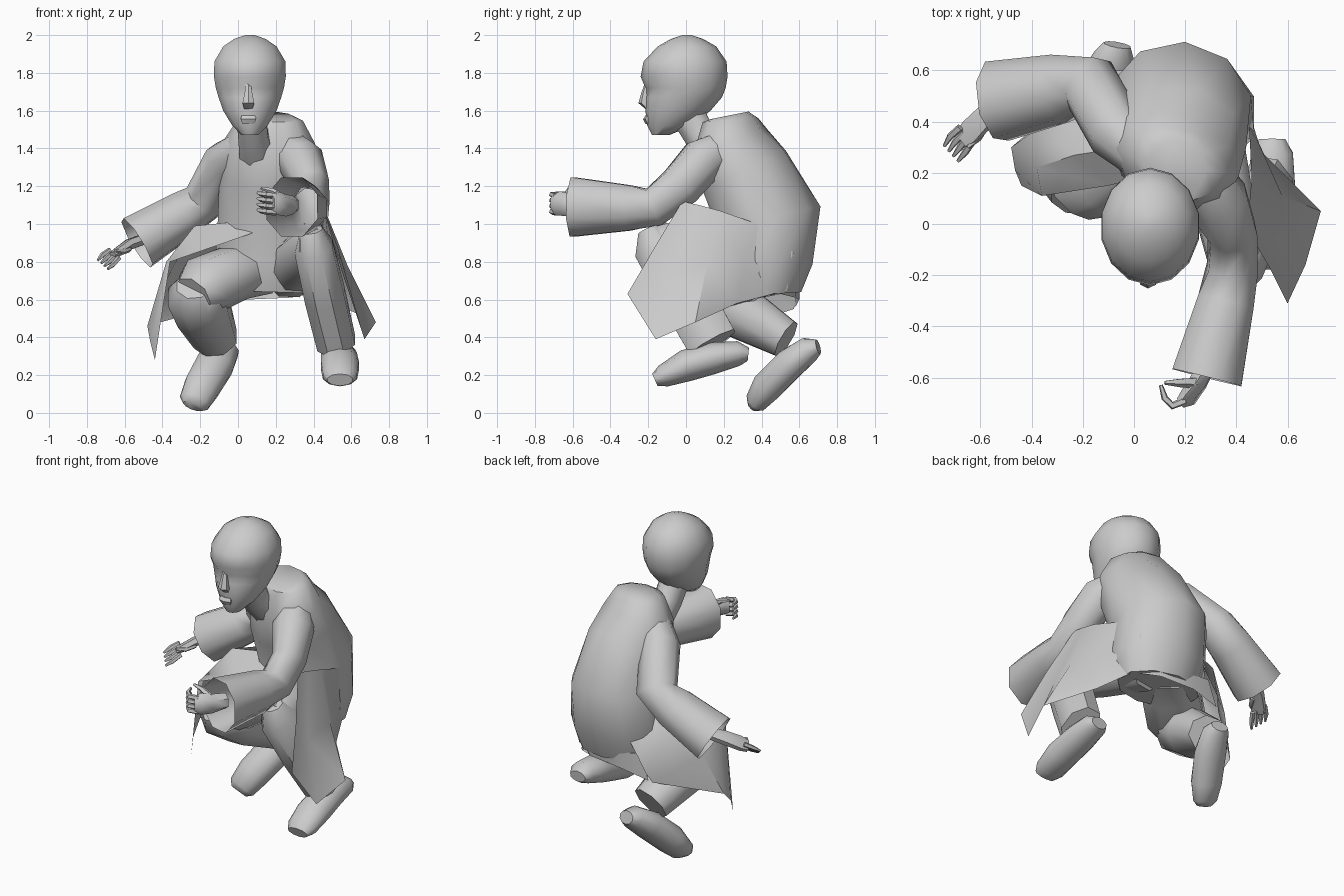
import bpy, bmesh
from math import cos, sin, pi, radians
from mathutils import Vector, Matrix


def finish(name, bm, angle=50):
    bmesh.ops.recalc_face_normals(bm, faces=bm.faces)
    me = bpy.data.meshes.new(name)
    bm.to_mesh(me)
    bm.free()
    ob = bpy.data.objects.new(name, me)
    bpy.context.collection.objects.link(ob)
    bpy.ops.object.select_all(action='DESELECT')
    ob.select_set(True)
    bpy.context.view_layer.objects.active = ob
    bpy.ops.object.shade_smooth_by_angle(angle=radians(angle))
    return ob


def loft(name, rings, side=(1, 0, 0), n=8, caps=(True, True), flat=False):
    """Rings: (centre, half width, half depth[, yaw in degrees]) swept along their centres."""
    bm = bmesh.new()
    pts = [Vector(r[0]) for r in rings]
    loops = []
    for i, r in enumerate(rings):
        t = (pts[min(i + 1, len(pts) - 1)] - pts[max(i - 1, 0)]).normalized()
        if flat:
            t = Vector((0, 0, 1))
        s = Matrix.Rotation(radians(r[3] if len(r) > 3 else 0), 3, 'Z') @ Vector(side)
        u = (s - t * s.dot(t)).normalized()
        v = t.cross(u)
        loops.append([bm.verts.new(pts[i] + u * r[1] * cos(2 * pi * (k + .5) / n)
                                   + v * r[2] * sin(2 * pi * (k + .5) / n)) for k in range(n)])
    for a, b in zip(loops, loops[1:]):
        for k in range(n):
            bm.faces.new((a[k], a[(k + 1) % n], b[(k + 1) % n], b[k]))
    for on, lp in zip(caps, (loops[0], loops[-1])):
        if on:
            bm.faces.new(lp)
    return finish(name, bm)


def sheet(name, rows):
    bm = bmesh.new()
    g = [[bm.verts.new(p) for p in row] for row in rows]
    for a, b in zip(g, g[1:]):
        for k in range(len(a) - 1):
            bm.faces.new((a[k], a[k + 1], b[k + 1], b[k]))
    return finish(name, bm)


# head: rings of z, front y, back y, half width
HX = .063
head = loft("head", [((HX, (f + b) / 2, z), w, (b - f) / 2) for z, f, b, w in (
    (1.47, -.18, -.09, .045), (1.52, -.205, .03, .095), (1.60, -.215, .13, .145),
    (1.67, -.215, .19, .17), (1.72, -.215, .21, .185), (1.78, -.24, .22, .195),
    (1.86, -.225, .215, .193), (1.94, -.15, .16, .145), (1.98, -.08, .09, .085),
    (2.0, -.02, .03, .025))], n=14, flat=True)
for v in head.data.vertices:          # eye sockets
    if abs(v.co.z - 1.72) < .01 and v.co.y < -.1 and .02 < abs(v.co.x - HX) < .14:
        v.co.y += .022
loft("nose", [((.055, -.20, 1.76), .015, .012), ((.055, -.215, 1.70), .022, .02),
              ((.055, -.222, 1.64), .036, .03), ((.055, -.20, 1.61), .026, .016)], n=6, flat=True)
loft("lips", [((.055, -.195, 1.575), .04, .02), ((.055, -.202, 1.555), .048, .025),
              ((.055, -.195, 1.53), .035, .02)], n=6, flat=True)
loft("neck", [((.10, .16, 1.38), .10, .10), ((.08, .07, 1.47), .085, .09), ((.07, .0, 1.60), .085, .1)])

# hunched coat body, twisted at the shoulders
loft("coat_body", [((.17, .42, .64), .27, .19, 0), ((.175, .42, .80), .31, .25, 0),
                   ((.175, .44, 1.03), .29, .28, -5), ((.17, .31, 1.28), .27, .25, -22),
                   ((.17, .24, 1.44), .25, .19, -28), ((.17, .235, 1.55), .18, .14, -25),
                   ((.17, .23, 1.575), .12, .10, -25)], n=10)

# sleeves, open at the cuffs
loft("right_sleeve", [((.03, .26, 1.41), .09, .09), ((-.07, .36, 1.34), .12, .11),
                      ((-.17, .54, 1.13), .125, .12), ((-.29, .53, 1.05), .14, .13),
                      ((-.535, .48, .90), .165, .155)], side=(.3, .9, .1), caps=(True, False))
loft("left_sleeve", [((.27, .20, 1.40), .10, .10), ((.33, .09, 1.34), .125, .125),
                     ((.385, -.03, 1.20), .10, .12), ((.385, -.17, 1.09), .105, .11),
                     ((.36, -.30, 1.085), .12, .13), ((.285, -.60, 1.09), .15, .17)],
     side=(1, .2, 0), caps=(True, False))

# hands
loft("right_palm", [((-.50, .47, .92), .04, .03), ((-.58, .42, .89), .05, .03),
                    ((-.64, .36, .85), .055, .025), ((-.67, .33, .83), .045, .02)],
     side=(.5, -.6, .4), n=6)
for i in range(4):
    o = Vector((.016, -.018, -.014)) * (i - 1.5)
    loft(f"right_finger_{i + 1}", [(Vector((-.655, .35, .84)) + o, .015, .015),
                                   (Vector((-.69, .31, .81)) + o * 1.2, .014, .014),
                                   (Vector((-.715, .275, .785)) + o * 1.1, .007, .007)],
         side=(0, 0, 1), n=5)
loft("right_thumb", [((-.58, .39, .87), .022, .02), ((-.61, .335, .855), .017, .015),
                     ((-.65, .30, .86), .008, .008)], side=(0, 0, 1), n=5)
loft("left_palm", [((.29, -.54, 1.10), .04, .05), ((.25, -.62, 1.10), .04, .06),
                   ((.21, -.68, 1.11), .035, .065), ((.18, -.70, 1.11), .025, .05)],
     side=(1, .5, 0), n=6)
for i in range(4):
    z = 1.06 + .03 * i
    loft(f"left_finger_{i + 1}", [((.20, -.69, z), .016, .016), ((.15, -.71, z + .005), .016, .016),
                                  ((.12, -.68, z + .01), .014, .014), ((.105, -.63, z + .015), .008, .008)],
         side=(0, 0, 1), n=5)
loft("left_thumb", [((.24, -.62, 1.14), .022, .02), ((.18, -.62, 1.175), .018, .016),
                    ((.12, -.62, 1.19), .008, .008)], side=(0, 1, 0), n=5)

# trouser legs
loft("right_thigh", [((.12, .46, .77), .17, .15), ((-.02, .31, .74), .18, .15),
                     ((-.18, .17, .67), .18, .16), ((-.24, .11, .62), .12, .11)], side=(1, -1, 0))
loft("right_shin", [((-.23, .10, .68), .10, .10), ((-.22, .16, .63), .165, .16),
                    ((-.18, .31, .52), .155, .15), ((-.12, .53, .39), .125, .11)])
loft("left_thigh", [((.27, .44, .75), .15, .15), ((.34, .12, .82), .13, .15),
                    ((.39, -.13, .88), .11, .14), ((.395, -.22, .89), .075, .09)])
loft("left_shin", [((.385, -.20, .97), .065, .06), ((.40, -.16, .88), .11, .13),
                   ((.46, .0, .62), .115, .15), ((.52, .14, .37), .11, .145)])

# shoes
loft("right_shoe", [((-.065, .70, .35), .055, .04), ((-.075, .65, .335), .085, .07),
                    ((-.12, .55, .26), .105, .085), ((-.19, .43, .14), .10, .085),
                    ((-.23, .37, .06), .085, .06), ((-.24, .35, .035), .055, .03)],
     side=(1, .3, 0), n=10)
loft("left_shoe", [((.54, .33, .31), .055, .035), ((.54, .28, .315), .085, .065),
                   ((.535, .14, .29), .10, .085), ((.54, .0, .25), .105, .085),
                   ((.54, -.12, .195), .095, .06), ((.54, -.165, .175), .07, .035)], n=10)

# coat skirts hanging over the thighs
sheet("left_skirt", [
    [(.44, -.02, 1.12), (.45, .07, 1.10), (.46, .18, 1.07), (.45, .38, 1.0), (.42, .57, .85)],
    [(.53, -.17, .87), (.55, -.07, .75), (.58, .11, .78), (.49, .31, .78), (.42, .53, .75)],
    [(.60, -.31, .63), (.67, -.16, .39), (.73, .05, .48), (.51, .27, .58), (.38, .54, .65)]])
sheet("right_skirt", [
    [(.10, .20, .96), (-.03, .30, 1.01), (-.08, .45, .98), (.0, .60, .82)],
    [(-.10, .15, .89), (-.23, .27, .99), (-.25, .42, .93), (-.08, .60, .70)],
    [(-.36, .11, .80), (-.38, .22, .80), (-.38, .37, .70), (-.13, .60, .62)],
    [(-.44, .15, .28), (-.465, .21, .38), (-.48, .30, .46), (-.16, .57, .55)]])
sheet("back_hem", [[(-.08, .58, .72), (.05, .60, .70), (.30, .59, .70), (.40, .52, .70)],
                   [(-.14, .58, .56), (.05, .60, .60), (.28, .58, .61), (.38, .50, .63)]])
